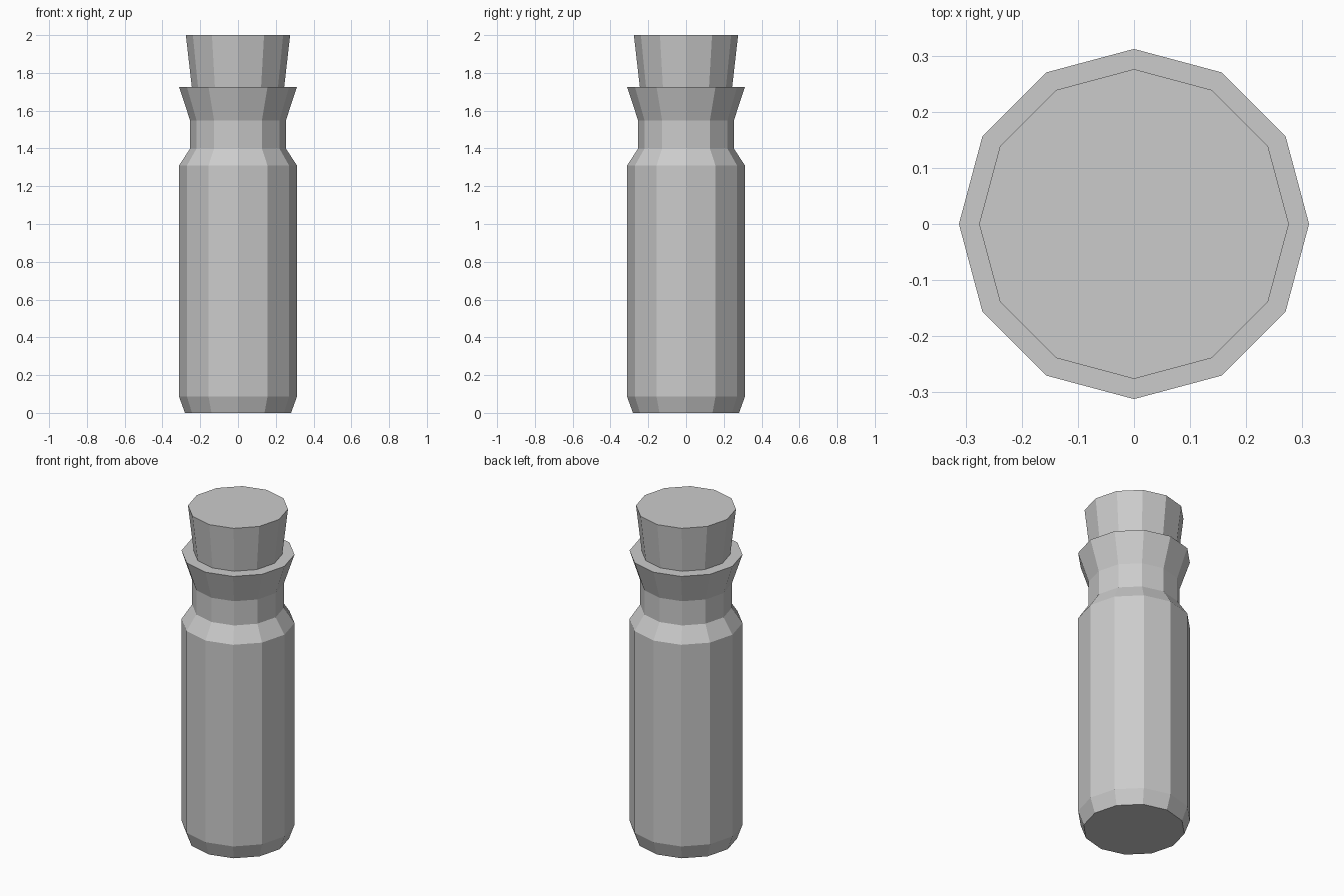
import bpy, bmesh
from math import cos, sin, tau

if "Cube" in bpy.data.objects:
    bpy.data.objects.remove(bpy.data.objects["Cube"])

SIDES = 12


def lathe(name, profile):
    """Turn a (radius, height) profile into a flat-shaded, capped 12-sided solid."""
    bm = bmesh.new()
    rings = [[bm.verts.new((r * cos(tau * i / SIDES), r * sin(tau * i / SIDES), z))
              for i in range(SIDES)] for r, z in profile]
    for low, high in zip(rings, rings[1:]):
        for i in range(SIDES):
            j = (i + 1) % SIDES
            bm.faces.new((low[i], low[j], high[j], high[i]))
    bm.faces.new(rings[0][::-1])
    bm.faces.new(rings[-1])
    mesh = bpy.data.meshes.new(name)
    bm.to_mesh(mesh)
    bm.free()
    obj = bpy.data.objects.new(name, mesh)
    bpy.context.collection.objects.link(obj)
    return obj


# Bottle: chamfered base, straight body, shoulder, neck and flared lip
lathe("bottle", [(0.281, 0), (0.312, 0.086), (0.312, 1.31),
                 (0.253, 1.40), (0.253, 1.547), (0.312, 1.725)])

# Tapered stopper seated on the flat lip
lathe("stopper", [(0.244, 1.72), (0.276, 2.0)])
